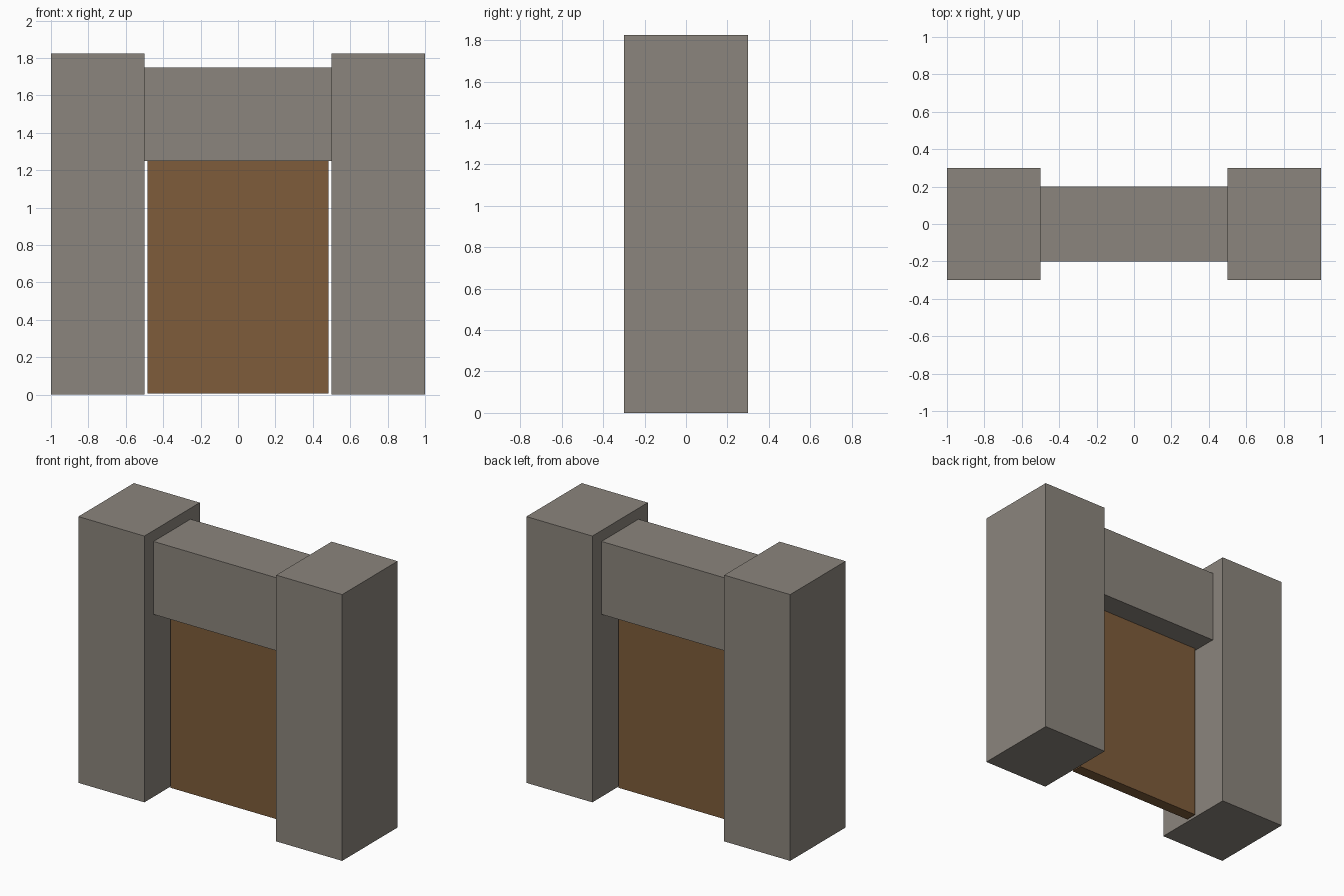
import bpy

# Remove the default cube
default = bpy.data.objects.get("Cube")
if default:
    bpy.data.objects.remove(default, do_unlink=True)


def make_material(name, rgb):
    mat = bpy.data.materials.new(name)
    mat.use_nodes = True
    colour = (*rgb, 1.0)
    mat.diffuse_color = colour
    mat.node_tree.nodes["Principled BSDF"].inputs["Base Color"].default_value = colour
    return mat


def box(name, x, width, depth, bottom, top, mat):
    """Box centred on y = 0, spanning bottom to top in z."""
    bpy.ops.mesh.primitive_cube_add(size=1, location=(x, 0, (bottom + top) / 2))
    obj = bpy.context.object
    obj.name = obj.data.name = name
    obj.scale = (width, depth, top - bottom)
    bpy.ops.object.transform_apply(location=False, rotation=False, scale=True)
    obj.data.materials.append(mat)
    return obj


stone = make_material("warm grey stone", (0.26, 0.235, 0.205))
wood = make_material("brown wood", (0.21, 0.108, 0.043))

# Stone pillars either side of the opening
for side, sign in (("left", 1), ("right", -1)):
    box(side + "_pillar", sign * 0.75, 0.5, 0.6, 0, 1.825, stone)

# Lintel spanning the pillars
box("lintel", 0, 1.0, 0.4, 1.25, 1.75, stone)

# Thin door panel with a narrow gap at each side
box("door", 0, 0.97, 0.08, 0.005, 1.25, wood)
